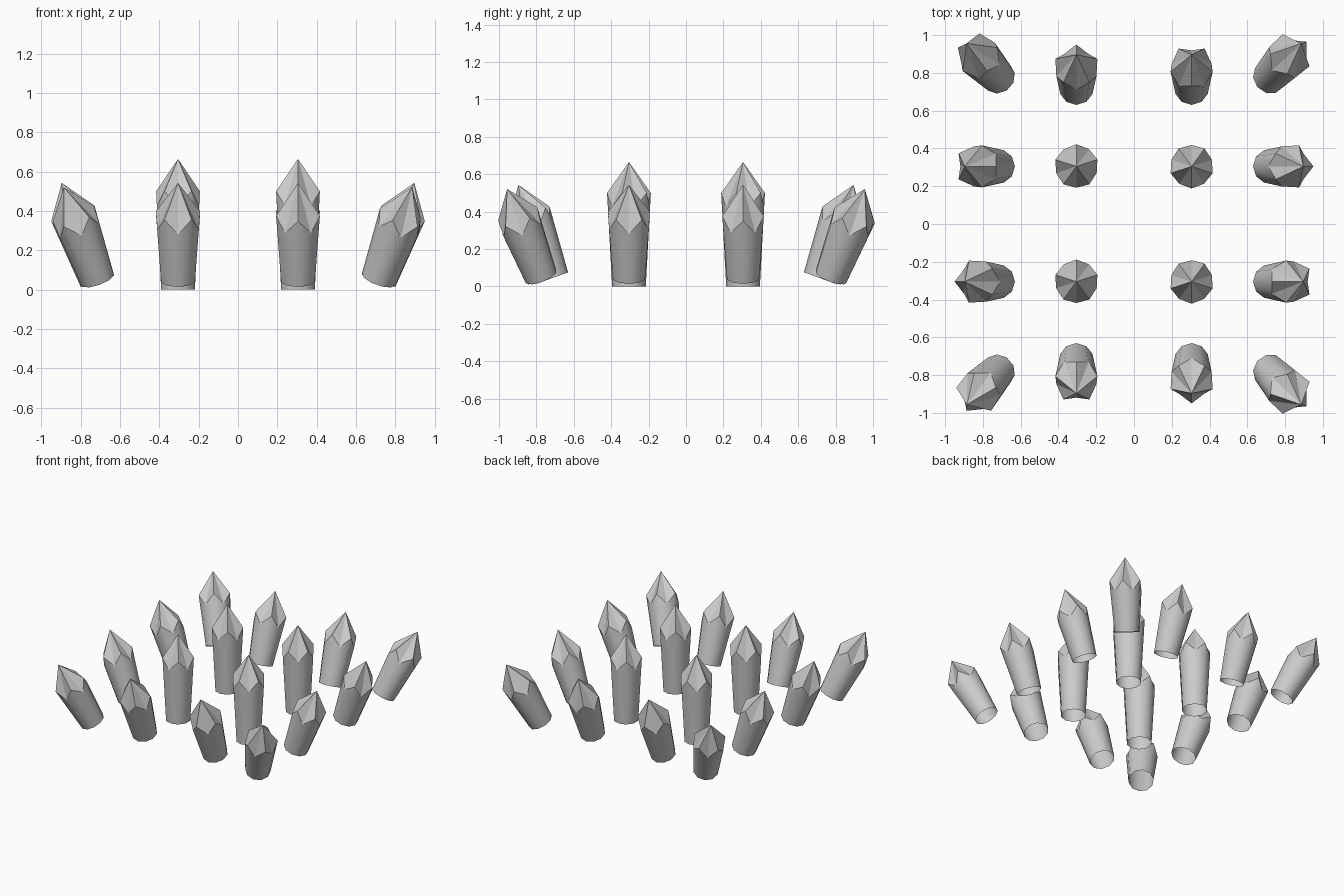
import bpy, bmesh
from math import sin, cos, pi, radians
from mathutils import Matrix, Vector

if "Cube" in bpy.data.objects:
    bpy.data.objects.remove(bpy.data.objects["Cube"])

SIDES = 10
TILT = radians(20)


def crystal(name, base, tilt_x, tilt_y, body, low_angle):
    """Open-bottomed tapered shaft with a five-ridged star point."""
    bm = bmesh.new()
    bottom, top = [], []
    for i in range(SIDES):
        a = low_angle + 2 * pi * i / SIDES
        z = body - (0.074 if i % 2 == 0 else 0.0)   # valleys dip, ridges stay high
        r = 0.09 + 0.027 * z / body
        bottom.append(bm.verts.new((0.09 * cos(a), 0.09 * sin(a), 0)))
        top.append(bm.verts.new((r * cos(a), r * sin(a), z)))
    tip = bm.verts.new((0, 0, body + 0.165))
    for i in range(SIDES):
        j = (i + 1) % SIDES
        shaft = bm.faces.new((bottom[i], bottom[j], top[j], top[i]))
        shaft.smooth = True
        bm.faces.new((top[i], top[j], tip))
    for e in bm.edges:
        e.smooth = not any(not f.smooth for f in e.link_faces)
    mesh = bpy.data.meshes.new(name)
    bm.to_mesh(mesh)
    bm.free()
    ob = bpy.data.objects.new(name, mesh)
    ob.matrix_world = (Matrix.Translation(Vector(base))
                       @ Matrix.Rotation(tilt_y, 4, 'Y')
                       @ Matrix.Rotation(tilt_x, 4, 'X'))
    bpy.context.collection.objects.link(ob)


FRONT, BACK, RIGHT, LEFT = -pi / 2, pi / 2, 0, pi

for sx in (-1, 1):
    for sy in (-1, 1):
        # upright inner crystals
        crystal("inner_crystal", (sx * 0.305, sy * 0.305, 0), 0, 0, 0.5,
                FRONT if sx < 0 else BACK)
        # front and back edge crystals, leaning outward
        crystal("front_back_crystal", (sx * 0.305, sy * 0.715, 0.045),
                -sy * TILT, 0, 0.365, FRONT if sx < 0 else BACK)
        # side edge crystals, leaning outward
        crystal("side_crystal", (sx * 0.715, sy * 0.305, 0.045),
                0, sx * TILT, 0.365, RIGHT if sy < 0 else LEFT)
        # corner crystals, leaning both ways
        crystal("corner_crystal", (sx * 0.715, sy * 0.775, 0.053),
                -sy * TILT, sx * TILT, 0.365, RIGHT if sx > 0 else FRONT)
